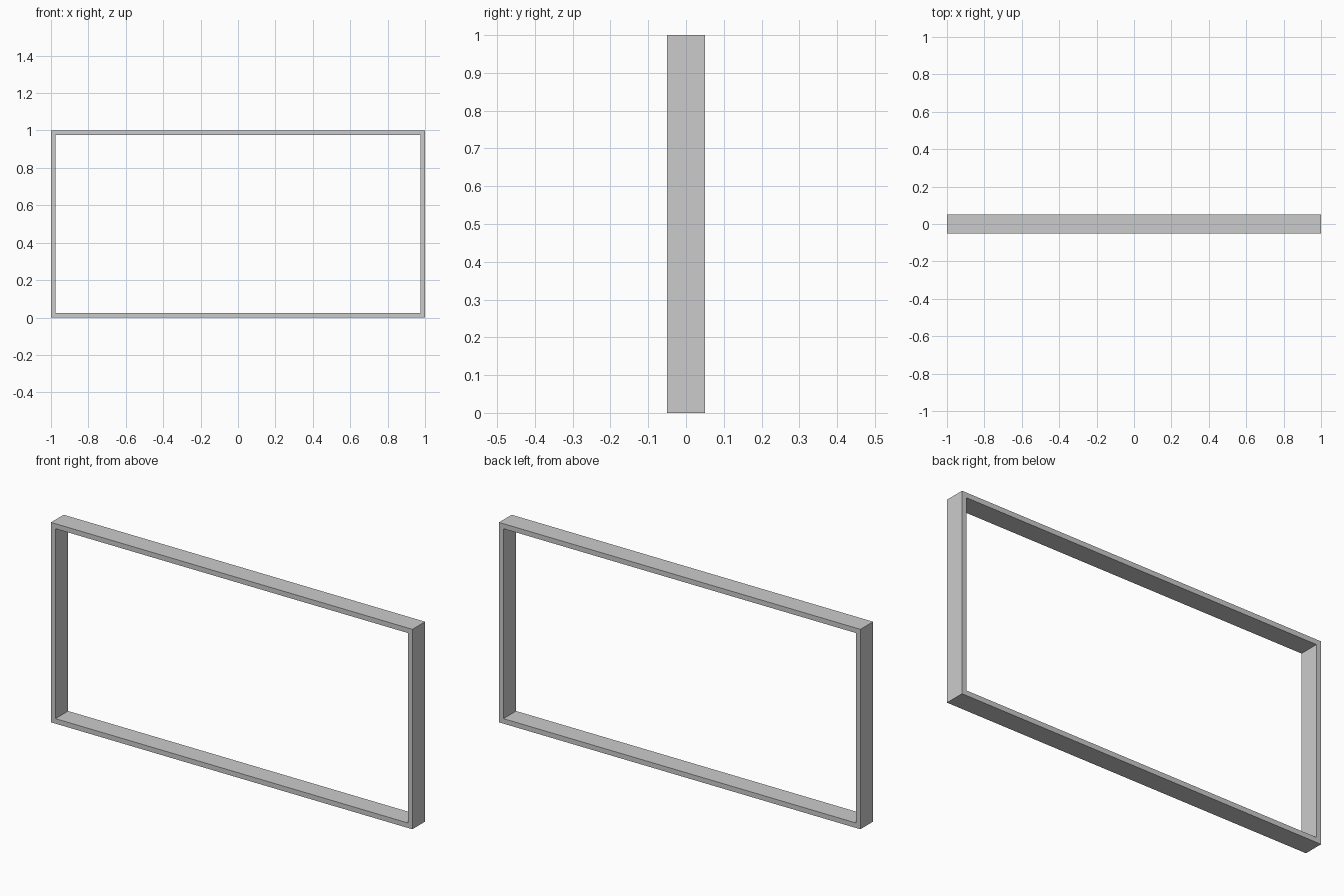
import bpy
import bmesh

if "Cube" in bpy.data.objects:
    bpy.data.objects.remove(bpy.data.objects["Cube"])

WIDTH, HEIGHT, DEPTH, WALL = 2.0, 1.0, 0.1, 0.025


def rectangle(bm, inset):
    """Corner vertices of a rectangle on the front plane, inset from the outer size."""
    x, y = WIDTH / 2 - inset, -DEPTH / 2
    low, high = inset, HEIGHT - inset
    return [bm.verts.new(p) for p in ((-x, y, low), (x, y, low), (x, y, high), (-x, y, high))]


# Front face of the frame: a flat ring with mitred corners
bm = bmesh.new()
outer, inner = rectangle(bm, 0), rectangle(bm, WALL)
for i in range(4):
    j = (i + 1) % 4
    bm.faces.new((outer[i], outer[j], inner[j], inner[i]))

# Extrude the ring backwards to full depth
ring = bmesh.ops.extrude_face_region(bm, geom=bm.faces[:], use_keep_orig=True)
back = [g for g in ring["geom"] if isinstance(g, bmesh.types.BMVert)]
bmesh.ops.translate(bm, verts=back, vec=(0, DEPTH, 0))
bmesh.ops.recalc_face_normals(bm, faces=bm.faces[:])

mesh = bpy.data.meshes.new("rectangular_frame")
bm.to_mesh(mesh)
bm.free()
frame = bpy.data.objects.new("rectangular_frame", mesh)
bpy.context.collection.objects.link(frame)
